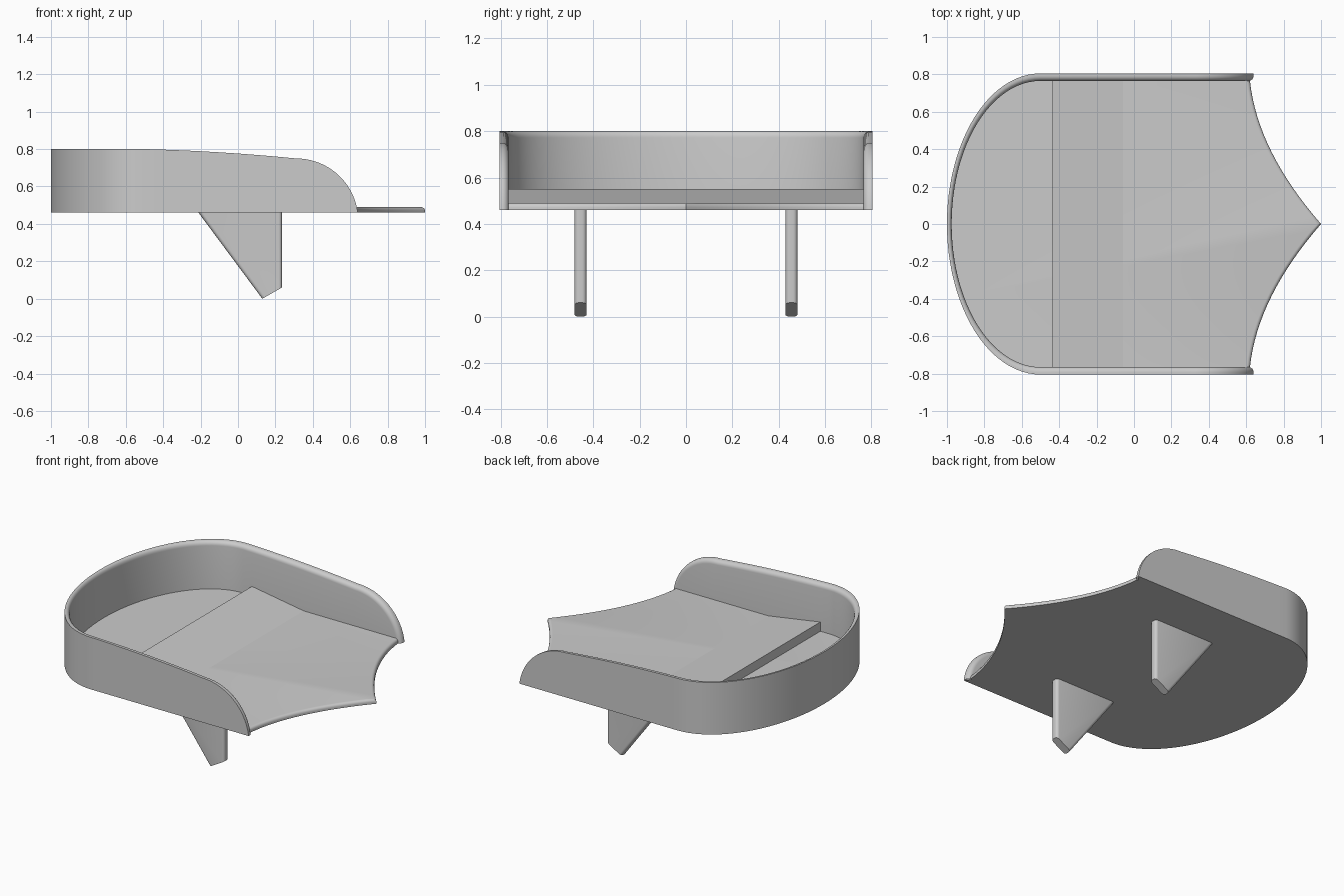
import bpy, bmesh, math
from mathutils import Vector

cube = bpy.data.objects.get("Cube")
if cube:
    bpy.data.objects.remove(cube, do_unlink=True)

grey = bpy.data.materials.new("light grey")
grey.use_nodes = True
colour = (0.6, 0.6, 0.6, 1)
grey.diffuse_color = colour
grey.node_tree.nodes["Principled BSDF"].inputs["Base Color"].default_value = colour

BASE, FLOOR, HALF = 0.46, 0.49, 0.805     # tray underside, floor top, half width
INNER = 0.765                             # inner half width
BEND = -0.5                               # where the rounded end begins


def finish(name, bm):
    bmesh.ops.remove_doubles(bm, verts=bm.verts, dist=0.0002)
    bmesh.ops.recalc_face_normals(bm, faces=bm.faces)
    mesh = bpy.data.meshes.new(name)
    bm.to_mesh(mesh)
    bm.free()
    mesh.materials.append(grey)
    ob = bpy.data.objects.new(name, mesh)
    bpy.context.collection.objects.link(ob)
    bpy.ops.object.select_all(action='DESELECT')
    ob.select_set(True)
    bpy.context.view_layer.objects.active = ob
    bpy.ops.object.shade_smooth_by_angle(angle=math.radians(35))
    return ob


def prism(points, direction):
    """Extrude a flat outline along a direction."""
    bm = bmesh.new()
    face = bm.faces.new([bm.verts.new(p) for p in points])
    res = bmesh.ops.extrude_face_region(bm, geom=[face])
    moved = [v for v in res["geom"] if isinstance(v, bmesh.types.BMVert)]
    bmesh.ops.translate(bm, verts=moved, vec=direction)
    return bm


# Wall stations: outer xy, inner xy, rim height, rim normal (x, z)
side = []
cx, cz, rx, rz = 0.31, 0.42, 0.3325, 0.33
end = math.acos((BASE - cz) / rz)
for i in range(25):                       # rounded front drop of the rim
    a = end * (1 - i / 24)
    x, z = cx + rx * math.sin(a), cz + rz * math.cos(a)
    n = Vector((math.sin(a) / rx, math.cos(a) / rz)).normalized()
    side.append(((x, HALF), (x, INNER), z, n))
for i in range(1, 13):                    # gently rising straight side
    t = i / 12
    x = cx + (BEND - cx) * t
    z = 0.75 + 0.05 * min(1, t * 1.6 - 0.6 * t * t)
    side.append(((x, HALF), (x, INNER), z, Vector((0, 1))))
arch = []
for i in range(1, 48):                    # rounded end
    a = math.pi * i / 48
    c, s = math.cos(a), math.sin(a)
    arch.append(((BEND - 0.5 * s, HALF * c), (BEND - 0.475 * s, INNER * c),
                 0.8, Vector((0, 1))))
other = [((o[0], -o[1]), (i[0], -i[1]), z, n) for o, i, z, n in reversed(side)]
stations = side + arch + other

# Wall with a rounded inner rim
R, STEPS = 0.028, 6
bm = bmesh.new()
rings = []
for outer, inner, z, n in stations:
    o, q = Vector(outer), Vector(inner)
    ring = [(o.x, o.y, BASE), (o.x, o.y, z)]
    for k in range(STEPS + 1):
        a = math.pi / 2 * k / STEPS
        across, drop = 0.3 + 0.7 * math.sin(a), R * (1 - math.cos(a))
        p = o.lerp(q, across)
        ring.append((p.x - n.x * drop, p.y, max(BASE, z - n.y * drop)))
    ring.append((ring[-1][0], q.y, BASE))
    rings.append([bm.verts.new(p) for p in ring])
for a, b in zip(rings, rings[1:]):
    for k in range(len(a)):
        m = (k + 1) % len(a)
        bm.faces.new((a[k], a[m], b[m], b[k]))
finish("tray_wall", bm)

# Floor plate with a pointed, concave front edge
corner, control, tip = Vector((0.62, INNER)), Vector((0.66, 0.39)), Vector((1, 0))
front = []
for i in range(17):
    t = i / 16
    front.append(corner * (1 - t) ** 2 + control * 2 * t * (1 - t) + tip * t * t)
outline = [(p.x, p.y) for p in front]
outline += [(p.x, -p.y) for p in reversed(front[:-1])]
outline.append((BEND, -INNER))
outline += [i for o, i, z, n in reversed(arch)]
outline.append((BEND, INNER))
bm = prism([(x, y, BASE) for x, y in outline], (0, 0, FLOOR - BASE))
lip = [e for e in bm.edges if all(v.co.z > FLOOR - 0.001 and v.co.x > 0.6 for v in e.verts)]
bmesh.ops.bevel(bm, geom=lip, offset=0.018, segments=4, profile=0.5, affect='EDGES')
finish("tray_floor", bm)

# Sloping ramp across the floor
ramp = [(-0.435, FLOOR), (-0.435, 0.55), (-0.06, FLOOR)]
finish("ramp", prism([(x, -INNER, z) for x, z in ramp], (0, 2 * INNER, 0)))

# Two tapered legs with rounded leading and trailing edges
leg = [(-0.215, 0.465), (0.235, 0.465), (0.235, 0.06), (0.13, 0.0)]
THICK = 0.052
for name, y in (("front_leg", -0.455), ("back_leg", 0.455)):
    bm = prism([(x, y - THICK / 2, z) for x, z in leg], (0, THICK, 0))
    rounded = []
    for e in bm.edges:
        d = e.verts[0].co - e.verts[1].co
        if abs(d.y) < 0.001 and abs(d.z) > 0.2:
            rounded.append(e)
    bmesh.ops.bevel(bm, geom=rounded, offset=0.018, segments=4, profile=0.5, affect='EDGES')
    finish(name, bm)
